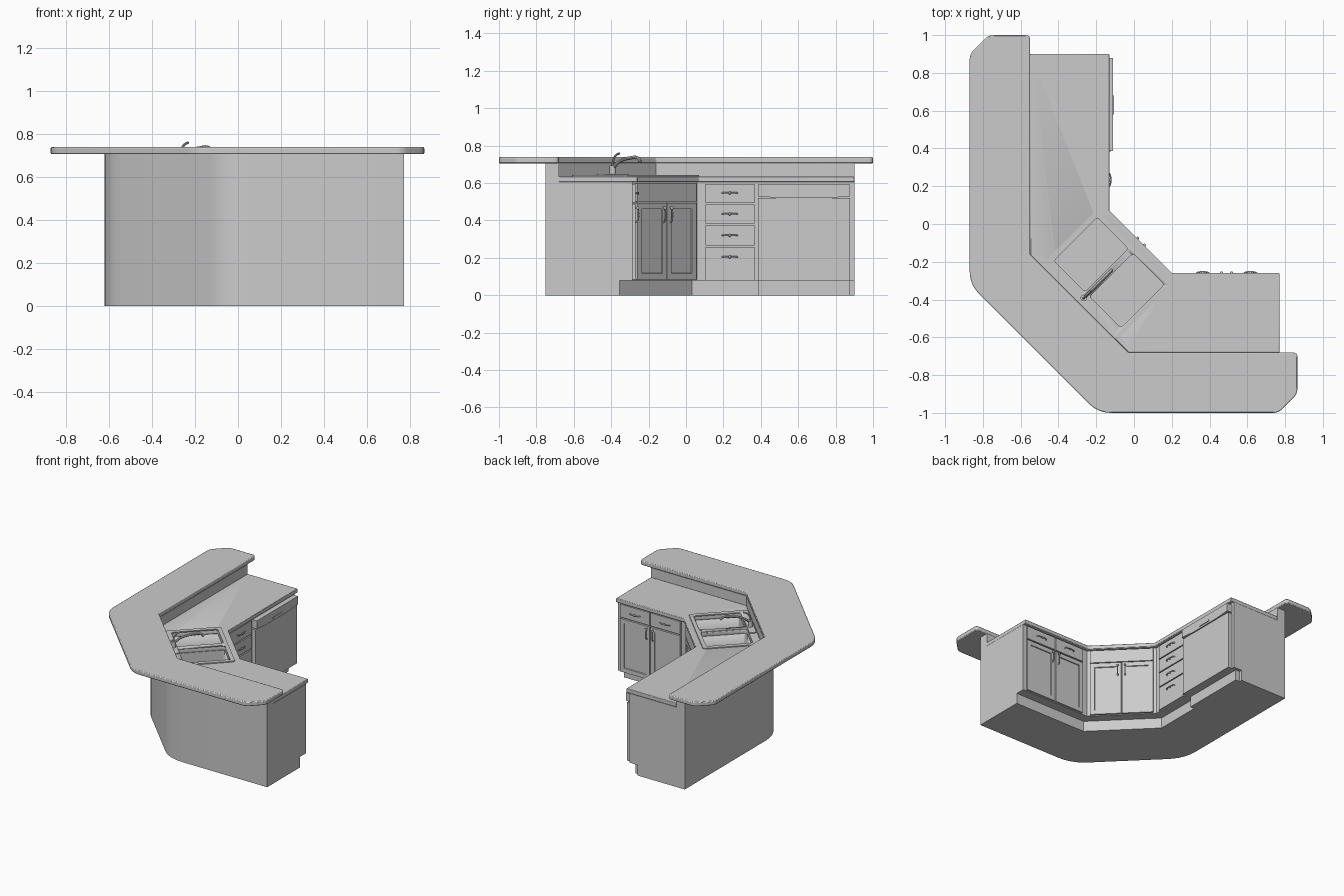
import bpy, bmesh
from math import sqrt
from mathutils import Matrix, Vector

if "Cube" in bpy.data.objects:
    bpy.data.objects.remove(bpy.data.objects["Cube"])

grey = bpy.data.materials.new("light_grey")
grey.use_nodes = True
COLOUR = (0.6, 0.6, 0.6, 1)
grey.diffuse_color = COLOUR
grey.node_tree.nodes["Principled BSDF"].inputs["Base Color"].default_value = COLOUR


def activate(ob):
    bpy.ops.object.select_all(action='DESELECT')
    ob.select_set(True)
    bpy.context.view_layer.objects.active = ob


def finish(name, bm, frame):
    bm.transform(frame)
    bmesh.ops.recalc_face_normals(bm, faces=bm.faces)
    me = bpy.data.meshes.new(name)
    bm.to_mesh(me)
    bm.free()
    me.materials.append(grey)
    ob = bpy.data.objects.new(name, me)
    bpy.context.collection.objects.link(ob)
    activate(ob)
    bpy.ops.object.shade_smooth_by_angle()
    return ob


def fillet(pts, radii, steps=6):
    """Round the listed corners of an outline."""
    out = []
    for i, p in enumerate(pts):
        p = Vector(p)
        r = radii.get(i, 0)
        if not r:
            out.append(p)
            continue
        a = p + (Vector(pts[i - 1]) - p).normalized() * r
        b = p + (Vector(pts[(i + 1) % len(pts)]) - p).normalized() * r
        for k in range(steps + 1):
            t = k / steps
            out.append(a * (1 - t) ** 2 + p * 2 * t * (1 - t) + b * t * t)
    return out


def prism(name, pts, z0, z1, frame=Matrix(), radii={}):
    bm = bmesh.new()
    pts = fillet(pts, radii)
    low = [bm.verts.new((p.x, p.y, z0)) for p in pts]
    high = [bm.verts.new((p.x, p.y, z1)) for p in pts]
    bm.faces.new(low)
    bm.faces.new(high)
    for i in range(len(pts)):
        bm.faces.new((low[i - 1], low[i], high[i], high[i - 1]))
    return finish(name, bm, frame)


def rect(u0, u1, d0, d1):
    return [(u0, d0), (u1, d0), (u1, d1), (u0, d1)]


def box(name, frame, u0, u1, d0, d1, z0, z1):
    return prism(name, rect(u0, u1, d0, d1), z0, z1, frame)


def door(name, frame, u0, u1, z0, z1, margin=0.045):
    """Slab with a recessed centre panel on its outward face."""
    bm = bmesh.new()
    size = Matrix.Diagonal((u1 - u0, 0.015, z1 - z0, 1))
    place = Matrix.Translation(((u0 + u1) / 2, 0.0075, (z0 + z1) / 2))
    bmesh.ops.create_cube(bm, size=1, matrix=place @ size)
    front = max(bm.faces, key=lambda f: f.calc_center_median().y)
    bmesh.ops.inset_region(bm, faces=[front], thickness=margin)
    bmesh.ops.inset_region(bm, faces=[front], thickness=0.003, depth=-0.006)
    return finish(name, bm, frame)


def disc(name, frame, centre, radius, depth):
    bm = bmesh.new()
    bmesh.ops.create_cone(bm, cap_ends=True, segments=24, radius1=radius, radius2=radius,
                          depth=depth, matrix=Matrix.Translation(centre))
    return finish(name, bm, frame)


def tube(name, frame, pts, radius):
    cu = bpy.data.curves.new(name, 'CURVE')
    cu.dimensions = '3D'
    cu.bevel_depth = radius
    cu.bevel_resolution = 2
    cu.resolution_u = 5
    cu.use_fill_caps = True
    sp = cu.splines.new('BEZIER')
    sp.bezier_points.add(len(pts) - 1)
    for bp, p in zip(sp.bezier_points, pts):
        bp.co = frame @ Vector(p)
        bp.handle_left_type = bp.handle_right_type = 'AUTO'
    cu.materials.append(grey)
    ob = bpy.data.objects.new(name, cu)
    bpy.context.collection.objects.link(ob)
    activate(ob)
    bpy.ops.object.convert(target='MESH')
    bpy.ops.object.shade_smooth_by_angle()


def pull(name, frame, u, z, upright=False):
    """Bowed handle with a small knob at its middle."""
    pts = []
    for s, out in ((-1, 0.013), (-0.75, 0.026), (0, 0.031), (0.75, 0.026), (1, 0.013)):
        a = s * 0.042
        pts.append((u, out, z + a) if upright else (u + a, out, z))
    tube(name, frame, pts, 0.004)
    bm = bmesh.new()
    knob_z = z + 0.036 if upright else z
    bmesh.ops.create_uvsphere(bm, u_segments=12, v_segments=8, radius=0.008,
                              matrix=Matrix.Translation((u, 0.027, knob_z)))
    finish(name + "_knob", bm, frame)


def frame_at(origin, along, out):
    rot = Matrix((Vector(along).normalized(), Vector(out).normalized(), (0, 0, 1))).transposed()
    return Matrix.Translation(origin) @ rot.to_4x4()


def cut(ob, cutter):
    activate(ob)
    mod = ob.modifiers.new("cut", 'BOOLEAN')
    mod.operation = 'DIFFERENCE'
    mod.solver = 'EXACT'
    mod.object = cutter
    bpy.ops.object.modifier_apply(modifier=mod.name)


def soften(ob):
    mod = ob.modifiers.new("soft_edges", 'BEVEL')
    mod.width = 0.006
    mod.segments = 2
    mod.limit_method = 'ANGLE'


# Raised bar top and the low wall that carries it
bar = [(-0.87, 0.9), (-0.77, 1), (-0.55, 1), (-0.55, -0.16), (-0.03, -0.68), (0.865, -0.68),
       (0.865, -0.9), (0.765, -1), (-0.19, -1), (-0.87, -0.32)]
soften(prism("bar_top", bar, 0.705, 0.738,
             radii={0: 0.03, 1: 0.03, 2: 0.025, 5: 0.025, 6: 0.03, 7: 0.03, 8: 0.07, 9: 0.07}))
BACK = [(0.77, -0.68), (-0.03, -0.68), (-0.55, -0.16), (-0.55, 0.9)]
prism("bar_wall", BACK + [(-0.62, 0.9), (-0.62, -0.19), (-0.06, -0.75), (0.77, -0.75)],
      0, 0.706, radii={5: 0.12, 6: 0.12})


# Cabinet body, recessed base and worktop
def footprint(x, y, total):
    return BACK + [(x, 0.9), (x, total - x), (total - y, y), (0.77, y)]


carcass = prism("cabinet_body", footprint(-0.155, -0.285, -0.095), 0.08, 0.605)
prism("toe_kick", footprint(-0.225, -0.355, -0.194), 0, 0.08)
worktop = prism("worktop", footprint(-0.13, -0.26, -0.06), 0.605, 0.635)

# Sink, set across the corner
corner_along, corner_out = (1, -1, 0), (1, 1, 0)
sink = frame_at((-0.1425, -0.2675, 0.635), corner_along, corner_out)
corners = {i: 0.02 for i in range(4)}
rim = prism("sink_rim", rect(-0.283, 0.283, -0.205, 0.205), -0.001, 0.007, sink, corners)
for side in (-1, 1):
    cutter = prism("basin_cutter", rect(side * 0.018, side * 0.251, -0.148, 0.177),
                   -0.15, 0.1, sink, corners)
    for ob in (worktop, carcass, rim):
        cut(ob, cutter)
    bpy.data.objects.remove(cutter)
    disc("drain", sink, (side * 0.135, 0.017, -0.148), 0.033, 0.006)
soften(worktop)

# Faucet
prism("faucet_plate", rect(-0.105, 0.105, -0.2, -0.15), 0.006, 0.014, sink,
      {i: 0.024 for i in range(4)})
disc("faucet_body", sink, (0, -0.175, 0.034), 0.017, 0.05)
tube("faucet_spout", sink, [(0, -0.175, 0.045), (0, -0.12, 0.082), (0, -0.05, 0.098),
                            (0, 0.015, 0.098), (0, 0.035, 0.08)], 0.009)
tube("faucet_lever", sink, [(0, -0.178, 0.055), (0, -0.17, 0.09), (0, -0.15, 0.115),
                            (0, -0.125, 0.124)], 0.006)

# Corner cabinet: one false front over two doors
corner = frame_at((0.0175, -0.1125, 0), corner_along, corner_out)
box("sink_false_front", corner, -0.222, 0.222, 0, 0.015, 0.5, 0.597)
for side, word in ((-1, "right"), (1, "left")):
    u = sorted((side * 0.002, side * 0.222))
    door("sink_door_" + word, corner, *u, 0.085, 0.494)
    pull("sink_door_pull_" + word, corner, side * 0.026, 0.43, True)

# Short wing: two drawers over two doors
wing = frame_at((0.49, -0.285, 0), (1, 0, 0), (0, 1, 0))
for side, word in ((-1, "right"), (1, "left")):
    u = sorted((side * 0.004, side * 0.252))
    box("wing_drawer_" + word, wing, *u, 0, 0.015, 0.497, 0.595)
    pull("wing_drawer_pull_" + word, wing, side * 0.126, 0.545)
    door("wing_door_" + word, wing, *u, 0.085, 0.487)
    pull("wing_door_pull_" + word, wing, side * 0.026, 0.43, True)

# Long wing: stack of four drawers
run = frame_at((-0.155, 0, 0), (0, 1, 0), (1, 0, 0))
for z0, z1, grip in ((0.08, 0.258, 0.205), (0.266, 0.376, 0.32),
                     (0.384, 0.485, 0.435), (0.493, 0.595, 0.547)):
    box("stack_drawer", run, 0.103, 0.365, 0, 0.015, z0, z1)
    pull("stack_drawer_pull", run, 0.234, grip)

# Dishwasher
box("dishwasher_door", run, 0.385, 0.878, 0, 0.033, 0.078, 0.52)
panel = frame_at((-0.155, 0.6315, 0.555), (0, 1, 0), (0, 0, 1))
arc = [(-0.246, 0.036), (-0.246, -0.026), (-0.12, -0.036), (0.12, -0.036),
       (0.246, -0.026), (0.246, 0.036)]
lie_flat = Matrix(((0, 0, 1, -0.155), (1, 0, 0, 0.6315), (0, 1, 0, 0.555), (0, 0, 0, 1)))
prism("dishwasher_controls", arc, 0, 0.043, lie_flat)
box("dishwasher_grip", run, 0.58, 0.68, 0.04, 0.048, 0.532, 0.546)
box("dishwasher_kick", run, 0.385, 0.878, -0.08, -0.035, 0, 0.08)
